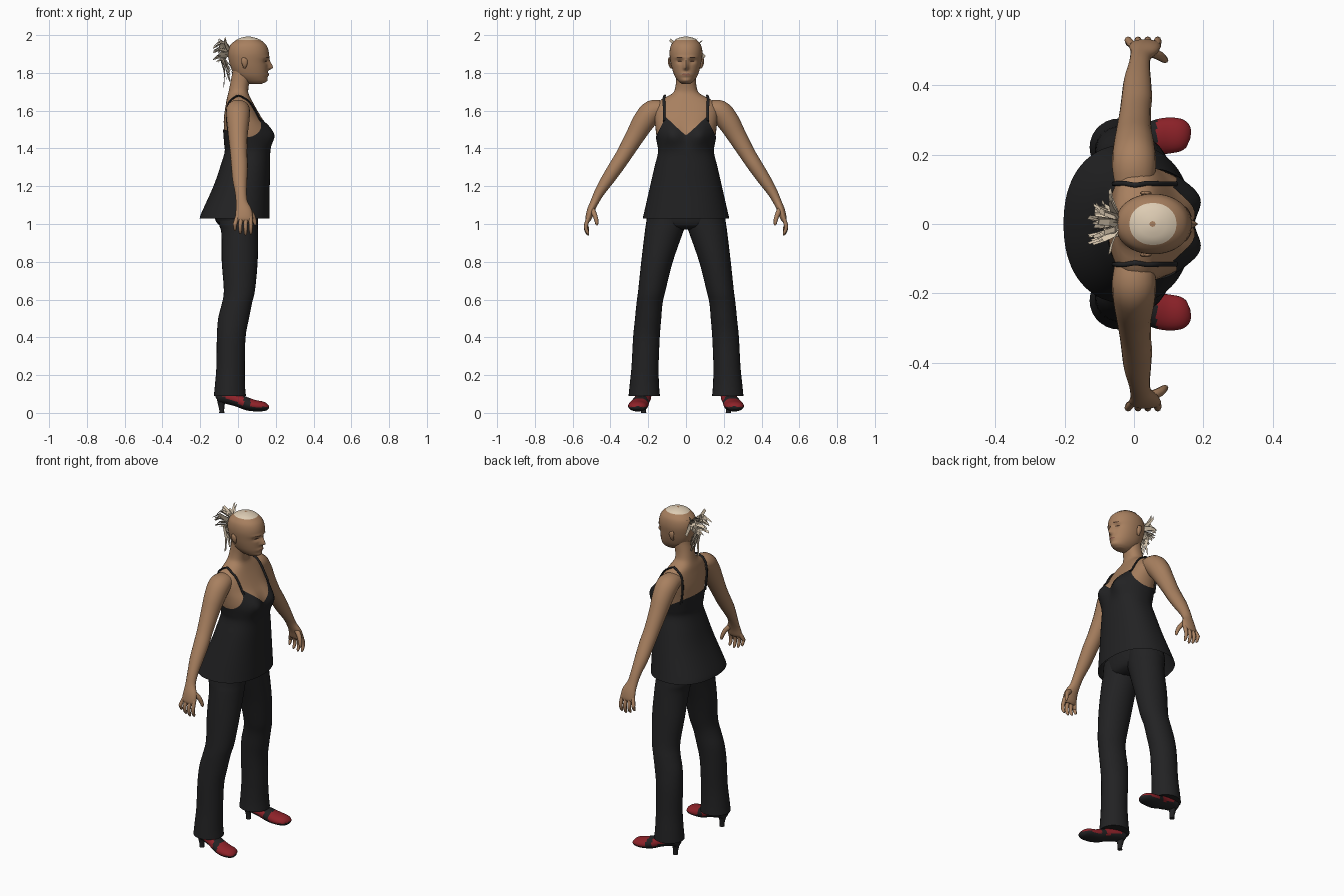
import bpy, bmesh, math, random
from mathutils import Vector

if "Cube" in bpy.data.objects:
    bpy.data.objects.remove(bpy.data.objects["Cube"])

random.seed(4)
TAU = math.tau


def material(name, rgb):
    m = bpy.data.materials.new(name)
    m.diffuse_color = (*rgb, 1)
    m.use_nodes = True
    m.node_tree.nodes["Principled BSDF"].inputs["Base Color"].default_value = m.diffuse_color
    return m


SKIN = material("skin", (0.39, 0.215, 0.115))
BLACK = material("black cloth", (0.016, 0.016, 0.017))
RED = material("red leather", (0.27, 0.016, 0.022))
CREAM = material("blond hair", (0.72, 0.60, 0.45))
BROWN = material("dark brown", (0.06, 0.03, 0.018))
LIP = material("lips", (0.27, 0.11, 0.07))


def mesh_object(name, verts, faces, mats, rule=None, smooth=True):
    bm = bmesh.new()
    vs = [bm.verts.new(v) for v in verts]
    for f in faces:
        bm.faces.new([vs[i] for i in f])
    bmesh.ops.recalc_face_normals(bm, faces=bm.faces)
    if rule:
        for f in bm.faces:
            f.material_index = rule(f.calc_center_median())
    me = bpy.data.meshes.new(name)
    bm.to_mesh(me)
    bm.free()
    for m in mats:
        me.materials.append(m)
    ob = bpy.data.objects.new(name, me)
    bpy.context.collection.objects.link(ob)
    if smooth:
        me.shade_smooth()
        me.set_sharp_from_angle(angle=math.radians(50))
    return ob


def loft(name, rings, mats, rule=None, caps=True):
    n = len(rings[0])
    faces = [(r * n + i, r * n + (i + 1) % n, (r + 1) * n + (i + 1) % n, (r + 1) * n + i)
             for r in range(len(rings) - 1) for i in range(n)]
    if caps:
        faces += [tuple(range(n)), tuple(range((len(rings) - 1) * n, len(rings) * n))]
    return mesh_object(name, [p for r in rings for p in r], faces, mats, rule)


def spline(rows, k):
    """Catmull-Rom samples through rows, k steps per span."""
    out = []
    for i in range(len(rows) - 1):
        a, b, c, d = rows[max(i - 1, 0)], rows[i], rows[i + 1], rows[min(i + 2, len(rows) - 1)]
        for j in range(k):
            t = j / k
            out.append([0.5 * (2 * q + (r - p) * t + (2 * p - 5 * q + 4 * r - s) * t * t
                               + (3 * q - p - 3 * r + s) * t ** 3) for p, q, r, s in zip(a, b, c, d)])
    return out + [list(rows[-1])]


def tube(name, rows, mats, k=3, n=12, side=Vector((1, 0, 0)), rule=None):
    """Loft along rows of x, y, z, radius along side, radius across."""
    rows = spline(rows, k)
    pts = [Vector(r[:3]) for r in rows]
    rings = []
    for i, r in enumerate(rows):
        t = (pts[min(i + 1, len(pts) - 1)] - pts[max(i - 1, 0)]).normalized()
        u = (side - t * side.dot(t)).normalized()
        v = t.cross(u)
        rings.append([pts[i] + u * r[3] * math.cos(TAU * j / n) + v * r[4] * math.sin(TAU * j / n)
                      for j in range(n)])
    return loft(name, rings, mats, rule)


class Body:
    """Stack of rounded sections: rows of z, back x, front x, half width."""

    def __init__(self, rows, power, bump):
        self.rows, self.e, self.bump = spline(rows, 6), 2 / power, bump

    def at(self, z):
        for a, b in zip(self.rows, self.rows[1:]):
            if z <= b[0]:
                t = max(0, (z - a[0]) / max(b[0] - a[0], 1e-6))
                return [p + (q - p) * t for p, q in zip(a, b)]
        return self.rows[-1]

    def point(self, z, ang, off=0.0):
        _, xb, xf, hw = self.at(z)
        c, s = math.cos(ang), math.sin(ang)
        y = (hw + off) * math.copysign(abs(s) ** self.e, s)
        x = (xb + xf) / 2 + ((xf - xb) / 2 + off) * math.copysign(abs(c) ** self.e, c)
        if c > 0:
            x += self.bump(y, z) * min(1, c * 2)
        return Vector((x, y, z))

    def on(self, y, z, off=0.0, back=False):
        s = min(1, abs(y) / self.at(z)[3]) ** (1 / self.e)
        a = math.copysign(math.asin(s), y)
        return self.point(z, math.pi - a if back else a, off)

    def rings(self, zs, n=40, off=0.0):
        return [[self.point(z, TAU * i / n, off) for i in range(n)] for z in zs]


def gauss(y, z, y0, z0, sy, sz):
    return math.exp(-((y - y0) / sy) ** 2 - ((z - z0) / sz) ** 2)


def bust(y, z):
    return 0.034 * gauss(abs(y), z, 0.075, 1.47, 0.055, 0.06)


def face(y, z):
    a = abs(y)
    return (0.027 * gauss(y, z, 0, 1.828, 0.012, 0.012 if z < 1.828 else 0.034)
            - 0.010 * gauss(a, z, 0.033, 1.862, 0.018, 0.013)
            + 0.007 * gauss(y, z, 0, 1.79, 0.026, 0.012) + 0.006 * gauss(y, z, 0, 1.76, 0.025, 0.012)
            + 0.004 * gauss(a, z, 0.03, 1.882, 0.03, 0.009))


torso = Body([(1.03, -.198, .163, .224), (1.06, -.188, .163, .217), (1.2, -.125, .163, .185),
              (1.3, -.09, .165, .162), (1.38, -.066, .165, .143), (1.42, -.068, .164, .147),
              (1.47, -.072, .162, .157), (1.52, -.075, .148, .163), (1.56, -.075, .126, .168),
              (1.60, -.07, .103, .172), (1.63, -.065, .086, .162), (1.66, -.06, .07, .13),
              (1.68, -.055, .06, .09), (1.70, -.05, .054, .064), (1.74, -.042, .058, .054),
              (1.79, -.032, .07, .052), (1.81, -.03, .07, .052)], 2.25, bust)
head = Body([(1.742, .06, .125, .022), (1.755, .025, .147, .04), (1.78, -.01, .154, .058),
             (1.81, -.03, .157, .07), (1.85, -.045, .159, .08), (1.90, -.053, .164, .087),
             (1.94, -.045, .154, .082), (1.965, -.022, .132, .066), (1.983, .01, .098, .042),
             (1.992, .045, .062, .008)], 2.1, face)


def steps(a, b, n):
    return [a + (b - a) * i / n for i in range(n + 1)]


# Head, upper body and scalp patch
loft("upper_body", torso.rings(steps(1.36, 1.81, 40)), [SKIN])
loft("head", head.rings(steps(1.742, 1.992, 75), 72), [SKIN])
loft("scalp_hair", head.rings(steps(1.973, 1.992, 6), 32, 0.003), [CREAM])


def face_plate(name, y, z, ry, rz, mat, off):
    pts = [head.on(y, z, off)] + [head.on(y + ry * math.cos(TAU * i / 14), z + rz * math.sin(TAU * i / 14), off)
                                  for i in range(14)]
    mesh_object(name, pts, [(0, i + 1, (i + 1) % 14 + 1) for i in range(14)], [mat])


# Camisole whose top edge dips to a V in front and a low scoop behind
def top_edge(ang):
    s = abs(math.sin(ang))
    if math.cos(ang) > 0:
        return 1.47 + 0.10 * s / 0.6 if s < 0.6 else 1.57 - 0.11 * ((s - 0.6) / 0.4) ** 0.8
    return 1.50 - 0.04 * s ** 4


N, M = 72, 44
loft("camisole", [[torso.point(1.03 + (top_edge(TAU * i / N) - 1.03) * r / M, TAU * i / N, 0.005)
                   for i in range(N)] for r in range(M + 1)], [BLACK], caps=False)

# Trouser seat
seat = Body([(.972, -.05, .06, .05), (.985, -.085, .09, .15), (1.01, -.115, .103, .2),
             (1.05, -.12, .11, .205), (1.15, -.09, .12, .17)], 2.3, lambda y, z: 0)
loft("trouser_seat", seat.rings(steps(.972, 1.15, 14)), [BLACK])

LEG = [(1.08, -.1, .105, .0, .2), (1.0, -.1, .105, .002, .212), (.95, -.088, .106, .018, .219),
       (.8, -.086, .104, .07, .237), (.65, -.075, .09, .108, .253), (.58, -.085, .074, .124, .262),
       (.5, -.105, .058, .131, .27), (.4, -.112, .04, .139, .28), (.25, -.114, .036, .145, .288),
       (.15, -.122, .037, .143, .298), (.09, -.128, .042, .138, .304)]
ARM = [(0, .11, 1.612, .055, .04), (0, .175, 1.598, .064, .06), (0, .222, 1.545, .06, .06),
       (0, .27, 1.465, .051, .051), (.004, .325, 1.372, .045, .043), (.008, .365, 1.31, .044, .04),
       (.01, .415, 1.235, .039, .035), (.015, .458, 1.168, .031, .027), (.02, .485, 1.115, .031, .022),
       (.03, .505, 1.07, .043, .02), (.032, .516, 1.03, .046, .017), (.032, .519, 1.015, .04, .01)]
SHOE = [(-.118, .222, .088, .02, .015), (-.105, .223, .09, .036, .035), (-.06, .226, .084, .042, .036),
        (0, .235, .066, .043, .034), (.05, .246, .047, .049, .034), (.09, .254, .038, .052, .03),
        (.13, .257, .034, .048, .026), (.152, .257, .03, .036, .018), (.162, .256, .028, .015, .008)]


def shoe_colour(c):
    mid = 0.058 - 0.42 * c.x if c.x < 0.05 else 0.037
    if c.z < mid - 0.006 or 0.03 < c.x < 0.065 or c.x < -0.1:
        return 0
    return 1


for s, label in ((-1, "right"), (1, "left")):
    def flip(rows):
        return [(r[0], r[1] * s, *r[2:]) for r in rows]

    # Trouser leg
    loft(label + "_trouser_leg",
         [[((b + f) / 2 + (f - b) / 2 * math.cos(TAU * i / 28),
            s * ((p + q) / 2 + (q - p) / 2 * math.sin(TAU * i / 28)), z) for i in range(28)]
          for z, b, f, p, q in spline(LEG, 4)], [BLACK])
    # Arm, fingers and thumb
    tube(label + "_arm", flip(ARM), [SKIN], 4, 18)
    for i, tip in enumerate((.965, .948, .94, .945)):
        x, fx = -.003 + i * .023, -.016 + i * .028
        tube(f"{label}_finger_{i + 1}", flip([
            (x, .514, 1.04, .012, .011), (fx, .528, 1.0, .011, .011), (fx, .529, tip + .03, .01, .01),
            (fx, .52, tip + .008, .008, .008), (fx, .515, tip, .003, .003)]), [SKIN], 2, 8)
    tube(label + "_thumb", flip([
        (.045, .498, 1.08, .016, .015), (.073, .485, 1.052, .014, .013), (.086, .475, 1.022, .011, .011),
        (.091, .472, 1.0, .008, .008), (.092, .471, .993, .003, .003)]), [SKIN], 2, 8)
    # Shoulder strap over the shoulder
    front = [torso.on(.112 * s, z, .006) for z in steps(1.545, 1.665, 8)]
    back = [torso.on(.112 * s, z, .006, True) for z in steps(1.665, 1.47, 10)]
    crest = [Vector((.004, .112 * s, 1.68))]
    tube(label + "_strap", [(*p, .007, .005) for p in front + crest + back], [BLACK], 2, 8,
         Vector((0, 1, 0)))
    # Shoe and heel
    tube(label + "_shoe", flip(SHOE), [BLACK, RED], 5, 24, Vector((0, 1, 0)), shoe_colour)
    tube(label + "_heel", flip([(-.088, .224, .08, .026, .03), (-.088, .224, .045, .018, .018),
                                (-.086, .224, .015, .013, .013), (-.086, .224, 0, .014, .014)]),
         [BLACK], 3, 12)
    # Eye, brow and ear
    face_plate(label + "_eye", .033 * s, 1.862, .012, .0045, BROWN, .002)
    face_plate(label + "_brow", .034 * s, 1.881, .017, .0028, BROWN, .002)
    tube(label + "_ear", flip([(.034, .076, 1.825, .006, .005), (.036, .085, 1.84, .012, .007),
                               (.034, .089, 1.862, .017, .007), (.03, .089, 1.876, .011, .005),
                               (.03, .087, 1.882, .003, .002)]), [SKIN], 3, 10)
face_plate("mouth", 0, 1.791, .022, .006, LIP, .002)


# Ponytail of flat ribbon strands: a tousled knot and a hanging tail
def ribbon(rows, width, twist):
    side = Vector((math.sin(twist) * .6, math.cos(twist), math.sin(twist))) * width
    base = len(hair_v)
    for i, p in enumerate(rows):
        w = side * (1 - 0.15 * i)
        hair_v.extend((Vector(p) - w, Vector(p) + w))
    for i in range(len(rows) - 1):
        k = base + 2 * i
        hair_f.append((k, k + 1, k + 3, k + 2))


hair_v, hair_f = [], []
rnd = random.uniform
for i in range(40):
    a = rnd(0, TAU)
    dy, dz, r = math.cos(a), math.sin(a), rnd(.025, .05)
    x = rnd(-.075, -.05)
    ribbon([(-.04, .005 * dy, 1.915 + .01 * dz), (x, r * .8 * dy, 1.92 + r * .9 * dz),
            (x - .03, r * 1.15 * dy, 1.925 + r * 1.2 * dz),
            (x - rnd(.03, .065), r * 1.4 * dy, 1.92 + r * dz - .012)], rnd(.007, .012), rnd(-1.2, 1.2))
for i in range(16):
    y, x = rnd(-.035, .035), rnd(-.075, -.045)
    end = rnd(1.72, 1.83)
    ribbon([(x + .01, y * .4, 1.91), (x - .02, y * .8, 1.87), (x - .005, y, (1.87 + end) / 2),
            (x + rnd(-.01, .015), y * 1.1, end)], rnd(.006, .011), rnd(-.8, .8))
for y, z in ((-.085, 1.975), (.085, 1.97), (.1, 1.885), (.065, 1.985)):
    ribbon([(-.05, y * .3, 1.92), (-.065, y * .7, (z + 1.93) / 2), (-.07, y, z)], .011, 1.0)
mesh_object("ponytail", hair_v, hair_f, [CREAM], smooth=False)
